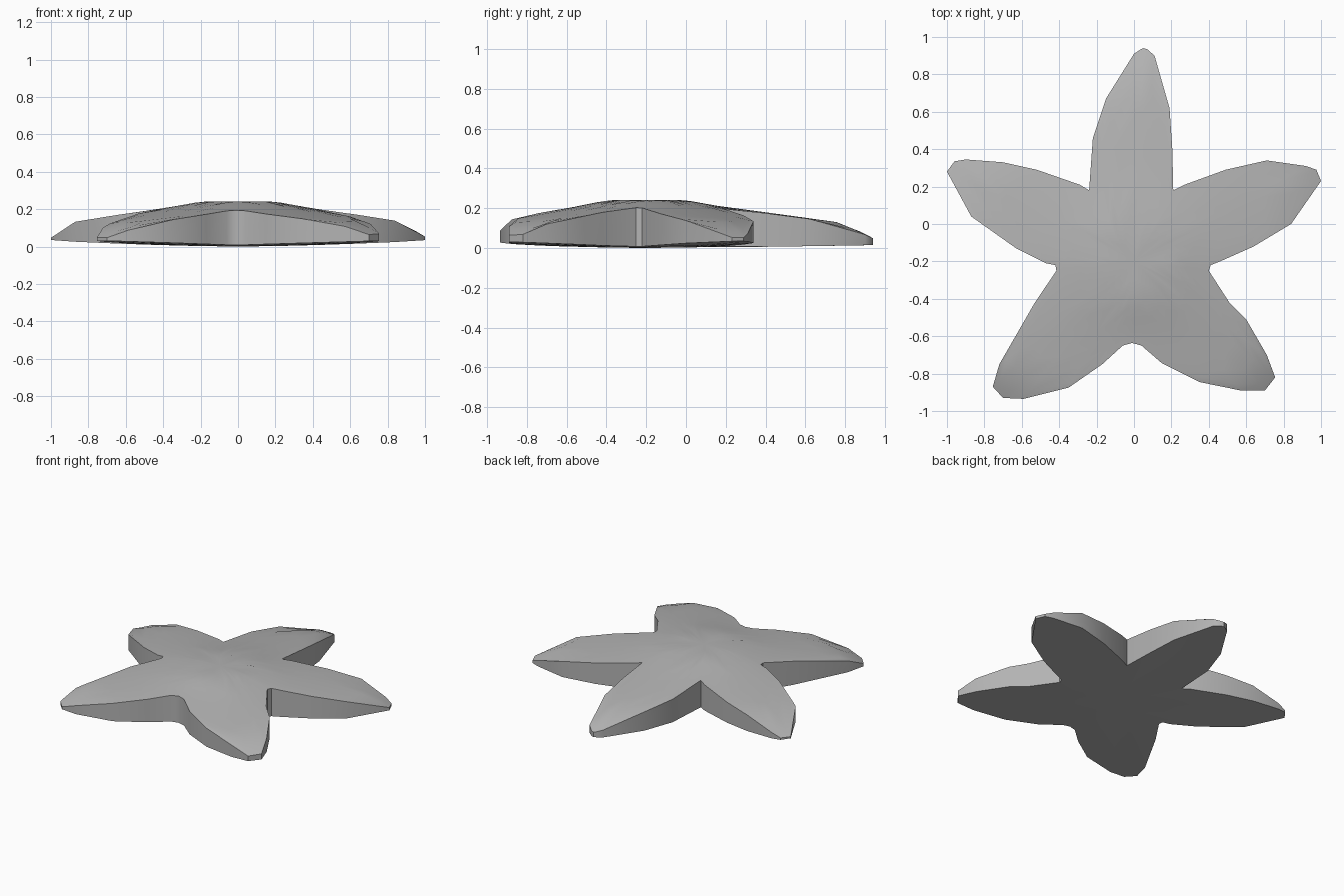
import bpy
import bmesh
import math

default_cube = bpy.data.objects.get("Cube")
if default_cube:
    bpy.data.objects.remove(default_cube, do_unlink=True)

CENTER_Y = -0.2

# Hand-drawn outline of each arm, counter-clockwise
back_arm = [(.21, .18), (.205, .4), (.19, .62), (.11, .9), (.07, .935), (.05, .94),
            (.03, .93), (0, .91), (-.15, .67), (-.22, .46), (-.24, .18)]
right_arm = [(-.29, .21), (-.52, .29), (-.7, .33), (-.9, .345), (-.96, .335), (-1, .28),
             (-.87, .04), (-.63, -.13), (-.47, -.21), (-.42, -.22)]
front_right_arm = [(-.415, -.25), (-.53, -.42), (-.72, -.75), (-.755, -.87), (-.7, -.93),
                   (-.59, -.935), (-.35, -.875), (-.17, -.75), (-.06, -.65), (-.01, -.636)]
front_left_arm = [(.04, -.65), (.15, -.745), (.35, -.845), (.57, -.89), (.7, -.89),
                  (.755, -.82), (.71, -.7), (.6, -.51), (.51, -.42), (.4, -.25)]
left_arm = [(.41, -.22), (.46, -.2), (.64, -.12), (.84, 0), (1, .23),
            (.975, .29), (.92, .31), (.71, .34), (.49, .29), (.27, .21)]
outline = back_arm + right_arm + front_right_arm + front_left_arm + left_arm

# Height of the upper skin against distance from the middle
profile = [(0, .24), (.2, .24), (.42, .2), (.63, .172), (.92, .13), (1.04, .08), (1.1, .047)]


def arm_scale(y):
    """Relative length of the arm lying at this y."""
    if y > .4:
        return 1.04
    return 1 - .08 * min(max((CENTER_Y - y) / .5, 0), 1)


def top_height(x, y):
    r = math.hypot(x, y - CENTER_Y) / arm_scale(y)
    for (r_in, z_in), (r_out, z_out) in zip(profile, profile[1:]):
        if r <= r_out:
            return z_in + (z_out - z_in) * (r - r_in) / (r_out - r_in)
    return profile[-1][1]


def bottom_height(x, y):
    lift = .012 if y > .4 else .03
    return lift * math.hypot(x, y - CENTER_Y) ** 1.5


def add_ring(bm, fraction, height):
    ring = []
    for px, py in outline:
        x = px * fraction
        y = CENTER_Y + (py - CENTER_Y) * fraction
        ring.append(bm.verts.new((x, y, height(x, y))))
    return ring


def bridge(bm, outer, inner):
    count = len(outer)
    for i in range(count):
        j = (i + 1) % count
        bm.faces.new((outer[i], outer[j], inner[j], inner[i]))


def add_skin(bm, fractions, height):
    """Concentric rings closed by a fan; returns the rim."""
    rings = [add_ring(bm, f, height) for f in fractions]
    for outer, inner in zip(rings, rings[1:]):
        bridge(bm, outer, inner)
    middle = bm.verts.new((0, CENTER_Y, height(0, CENTER_Y)))
    last = rings[-1]
    for i, vert in enumerate(last):
        bm.faces.new((vert, last[(i + 1) % len(last)], middle))
    return rings[0]


# Starfish body: domed top, side wall and nearly flat underside
bm = bmesh.new()
top_rim = add_skin(bm, (1, .95, .84, .7, .55, .38, .2), top_height)
bottom_rim = add_skin(bm, (1, .5), bottom_height)
bridge(bm, bottom_rim, top_rim)
bmesh.ops.recalc_face_normals(bm, faces=bm.faces)

mesh = bpy.data.meshes.new("starfish_body")
bm.to_mesh(mesh)
bm.free()
body = bpy.data.objects.new("starfish_body", mesh)
bpy.context.collection.objects.link(body)

# Plain grey skin
grey = (.45, .45, .45, 1)
skin = bpy.data.materials.new("plain_grey")
skin.use_nodes = True
skin.diffuse_color = grey
for node in skin.node_tree.nodes:
    if node.type == "BSDF_PRINCIPLED":
        node.inputs["Base Color"].default_value = grey
mesh.materials.append(skin)

# Soft skin with crisp rims
bpy.ops.object.select_all(action="DESELECT")
body.select_set(True)
bpy.context.view_layer.objects.active = body
bpy.ops.object.shade_smooth_by_angle(angle=math.radians(35))
